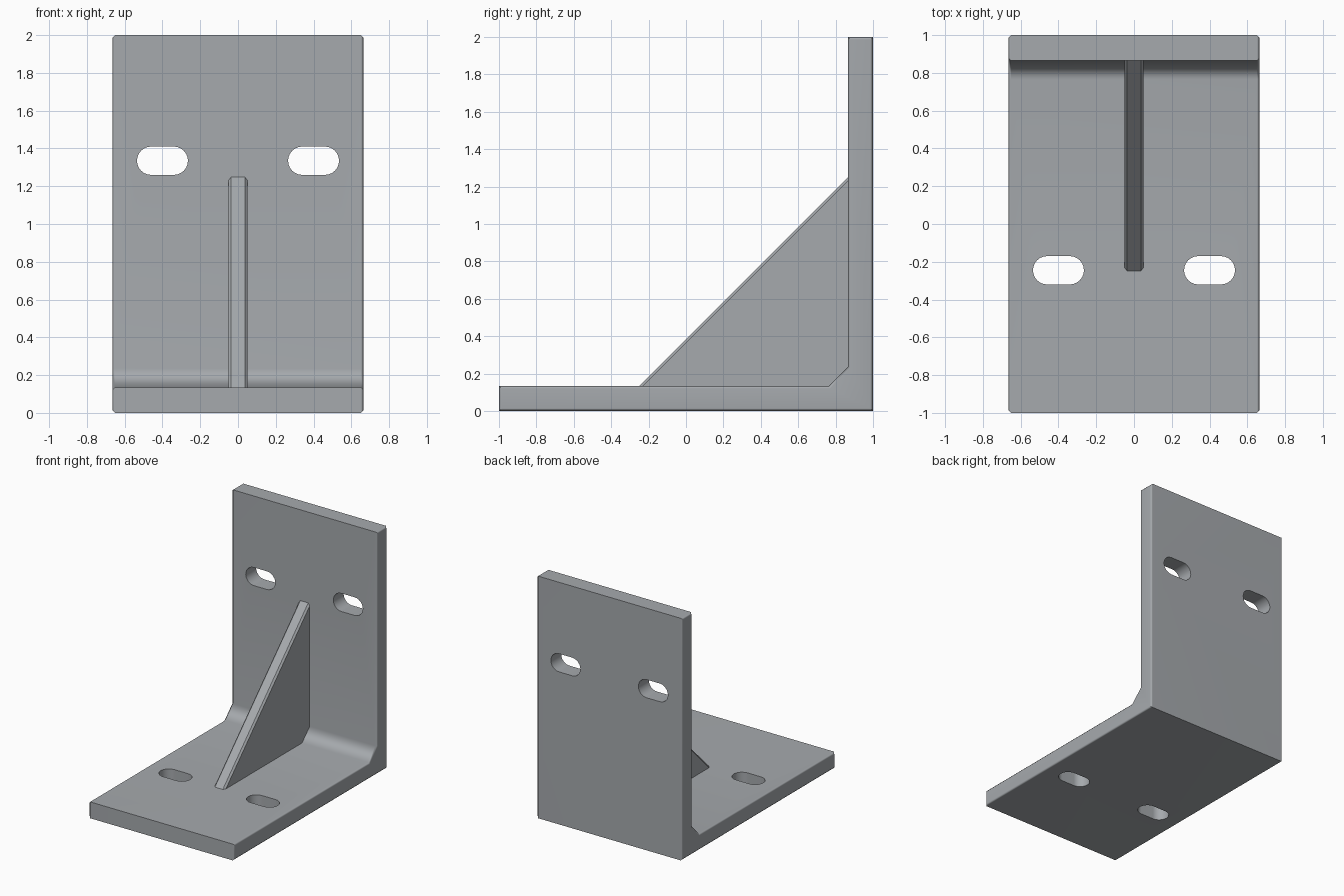
import bpy, bmesh, math
from mathutils import Vector

cube = bpy.data.objects.get("Cube")
if cube:
    bpy.data.objects.remove(cube, do_unlink=True)

HALF_WIDTH = 0.665
THICK = 0.135
WALL_Y = 1 - THICK
EDGE = 0.014

steel = bpy.data.materials.new("grey steel")
steel.use_nodes = True
colour = (0.38, 0.40, 0.42, 1)
steel.diffuse_color = colour
steel.node_tree.nodes["Principled BSDF"].inputs["Base Color"].default_value = colour


def extrude_profile(name, points, direction, edge_test=None):
    """Prism from a closed profile, with chosen edges softened."""
    bm = bmesh.new()
    face = bm.faces.new([bm.verts.new(p) for p in points])
    result = bmesh.ops.extrude_face_region(bm, geom=[face])
    moved = [g for g in result["geom"] if isinstance(g, bmesh.types.BMVert)]
    bmesh.ops.translate(bm, verts=moved, vec=Vector(direction))
    bmesh.ops.recalc_face_normals(bm, faces=bm.faces)
    if edge_test:
        edges = [e for e in bm.edges if edge_test(e)]
        bmesh.ops.bevel(bm, geom=edges, offset=EDGE, segments=1,
                        affect='EDGES', clamp_overlap=True)
    mesh = bpy.data.meshes.new(name)
    bm.to_mesh(mesh)
    bm.free()
    mesh.materials.append(steel)
    obj = bpy.data.objects.new(name, mesh)
    bpy.context.collection.objects.link(obj)
    return obj


def side_edge(edge):
    return abs(edge.verts[0].co.x - edge.verts[1].co.x) < 1e-4


def slope_edge(edge):
    a, b = (v.co for v in edge.verts)
    return side_edge(edge) and abs(a.y - b.y) > 0.5 and abs(a.z - b.z) > 0.5


def shade(obj, degrees):
    bpy.ops.object.select_all(action='DESELECT')
    obj.select_set(True)
    bpy.context.view_layer.objects.active = obj
    bpy.ops.object.shade_smooth_by_angle(angle=math.radians(degrees))


def slot_outline(cx, length=0.27, height=0.15, steps=12):
    """Rounded slot outline in its own plane."""
    r = height / 2
    reach = length / 2 - r
    points = []
    for side, start in ((1, -math.pi / 2), (-1, math.pi / 2)):
        for i in range(steps + 1):
            a = start + math.pi * i / steps
            points.append((cx + side * reach + r * math.cos(a), r * math.sin(a)))
    return points


# L-shaped plate with a chamfered inner corner
profile = [(-1, 0), (1, 0), (1, 2), (WALL_Y, 2), (WALL_Y, 0.235),
           (WALL_Y - 0.1, THICK), (-1, THICK)]
plate = extrude_profile("angle_plate", [(-HALF_WIDTH, y, z) for y, z in profile],
                        (2 * HALF_WIDTH, 0, 0), side_edge)

# Slots through the base and the upright wall
for side, label in ((1, "left"), (-1, "right")):
    outline = slot_outline(side * 0.4)
    cutters = (
        extrude_profile("base_slot_cutter_" + label,
                        [(x, v - 0.245, -0.1) for x, v in outline], (0, 0, 0.4)),
        extrude_profile("wall_slot_cutter_" + label,
                        [(x, 0.7, v + 1.335) for x, v in outline], (0, 0.5, 0)))
    for cutter in cutters:
        mod = plate.modifiers.new("slot", 'BOOLEAN')
        mod.operation = 'DIFFERENCE'
        mod.solver = 'EXACT'
        mod.object = cutter
        bpy.context.view_layer.objects.active = plate
        bpy.ops.object.modifier_apply(modifier=mod.name)
        bpy.data.objects.remove(cutter, do_unlink=True)
shade(plate, 50)
weighted = plate.modifiers.new("even_shading", 'WEIGHTED_NORMAL')
weighted.keep_sharp = True

# Triangular gusset between base and wall, seated slightly inside both
corner = [(-0.27, THICK - 0.02), (WALL_Y + 0.02, THICK - 0.02), (WALL_Y + 0.02, 1.27)]
gusset = extrude_profile("gusset_rib", [(-0.05, y, z) for y, z in corner],
                         (0.1, 0, 0), slope_edge)
shade(gusset, 30)
